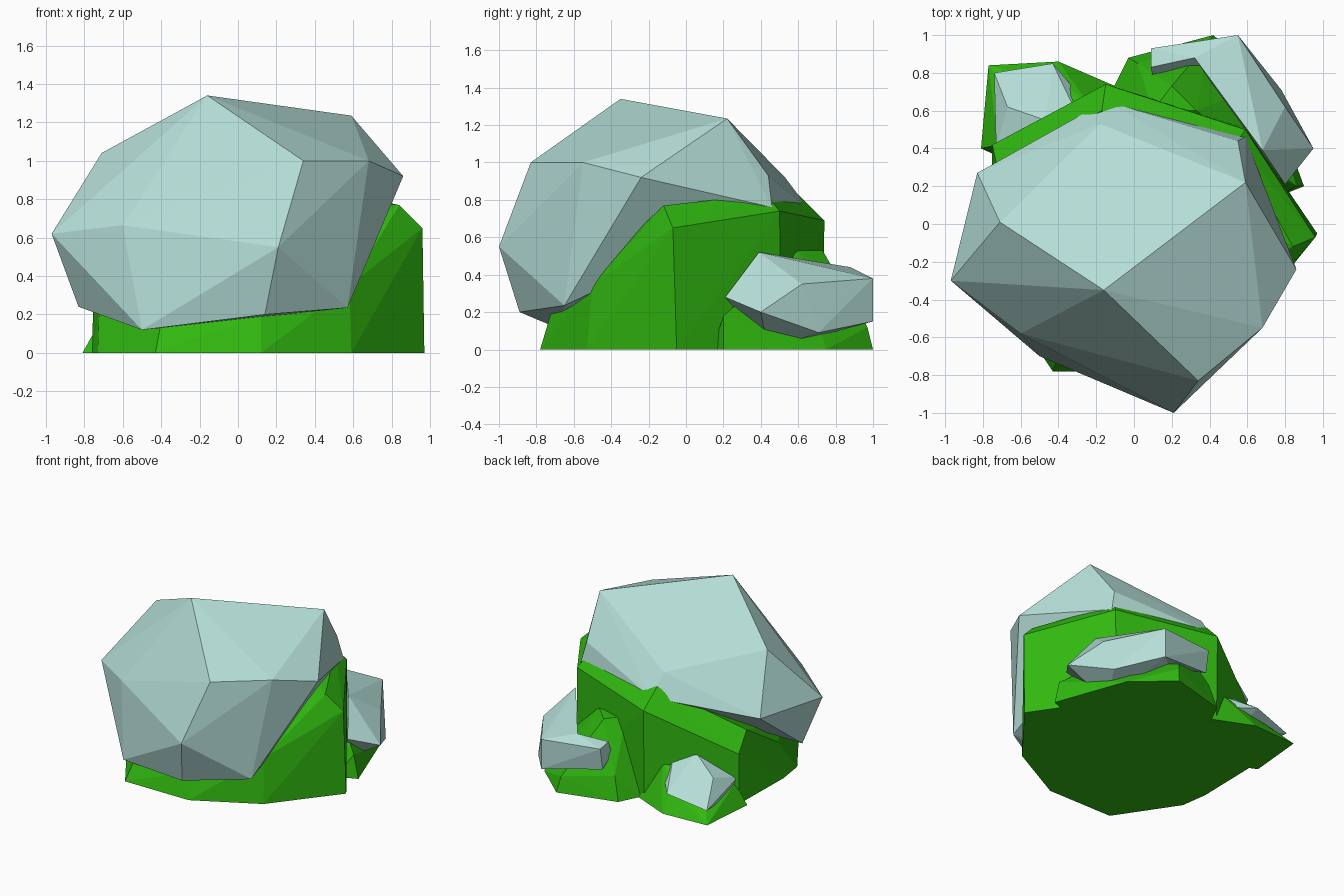
import bpy, bmesh

cube = bpy.data.objects.get("Cube")
if cube:
    bpy.data.objects.remove(cube, do_unlink=True)


def material(name, color):
    mat = bpy.data.materials.new(name)
    mat.use_nodes = True
    mat.diffuse_color = color
    mat.node_tree.nodes["Principled BSDF"].inputs["Base Color"].default_value = color
    return mat


STONE = material("pale blue grey stone", (0.46, 0.73, 0.68, 1))
GRASS = material("moss green", (0.03, 0.48, 0.005, 1))


def faceted_solid(name, corners, mat):
    """Flat-shaded chunk wrapped tightly around its corner points."""
    bm = bmesh.new()
    for corner in corners:
        bm.verts.new(corner)
    result = bmesh.ops.convex_hull(bm, input=bm.verts[:])
    spare = [g for g in result["geom_interior"] if isinstance(g, bmesh.types.BMVert)]
    bmesh.ops.delete(bm, geom=spare, context="VERTS")
    bmesh.ops.dissolve_limit(bm, angle_limit=0.03, verts=bm.verts[:], edges=bm.edges[:])
    bmesh.ops.recalc_face_normals(bm, faces=bm.faces[:])
    mesh = bpy.data.meshes.new(name)
    bm.to_mesh(mesh)
    bm.free()
    mesh.materials.append(mat)
    obj = bpy.data.objects.new(name, mesh)
    bpy.context.collection.objects.link(obj)
    return obj


# Main boulder: crown, front and side corners, underside, back edge
faceted_solid("main_boulder", [
    (-.16, -.35, 1.34), (.59, .22, 1.235), (-.71, .01, 1.04),
    (.34, -.83, 1), (.68, -.55, 1), (.86, -.24, .92), (.21, -1, .55),
    (-.6, -.58, .665), (-.97, -.3, .62), (-.83, .27, .63),
    (-.83, -.25, .24), (-.5, -.7, .12), (.14, -.89, .2), (.57, -.65, .235),
    (-.18, .53, .92), (.55, .44, .93), (-.15, .65, .76), (.59, .46, .76),
], STONE)

# Mossy mound behind and beneath the boulder: foot, shoulder, upper rim
foot = [(.97, -.05), (.59, -.53), (.12, -.78), (-.43, -.78), (-.73, -.33),
        (-.76, -.12), (-.75, .42), (-.15, .73), (.59, .51)]
faceted_solid("main_mound", [(x, y, 0) for x, y in foot] + [
    (.96, -.07, .65), (.59, .5, .74), (-.15, .74, .69), (-.75, .42, .39),
    (.84, -.12, .77), (.54, .43, .83), (-.17, .6, .83), (-.72, .28, .52),
    (.58, -.5, .35), (.12, -.72, .2), (-.4, -.7, .16), (-.72, -.1, .28),
], GRASS)

# Small mound and stone at the back right
faceted_solid("small_mound", [
    (-.81, .4, 0), (-.77, .84, 0), (-.4, .86, 0), (-.1, .73, 0), (-.7, .35, 0),
    (-.72, .76, .06), (-.4, .76, .15), (-.25, .65, .3), (-.5, .5, .3),
    (-.72, .42, .16),
], GRASS)
faceted_solid("small_stone", [
    (-.74, .8, .09), (-.43, .85, .16), (-.32, .72, .18), (-.32, .62, .31),
    (-.47, .55, .38), (-.67, .62, .26), (-.73, .4, .2), (-.7, .45, .08),
    (-.45, .6, .1),
], STONE)

# Larger mound at the back left with a bent stone lying over it
faceted_solid("back_mound", [
    (-.03, .88, 0), (.42, 1, 0), (.7, .75, 0), (.9, .2, 0), (.75, .14, 0),
    (-.12, .7, 0), (.02, .85, .18), (.4, .97, .12), (.1, .6, .53),
    (.2, .73, .53), (.33, .6, .53), (.86, .2, .18),
], GRASS)
elbow = [(.32, .88, .44), (.55, 1, .38), (.55, 1, .15)]
faceted_solid("bent_stone_long_arm", elbow + [
    (.68, .39, .52), (.8, .21, .28), (.95, .4, .2), (.8, .62, .35),
    (.78, .71, .09), (.62, .44, 0), (.36, .82, .22),
], STONE)
faceted_solid("bent_stone_short_arm", elbow + [
    (.09, .93, .4), (.09, .83, .42), (.1, .77, .3), (.09, .9, .23),
    (.36, .82, .22),
], STONE)
